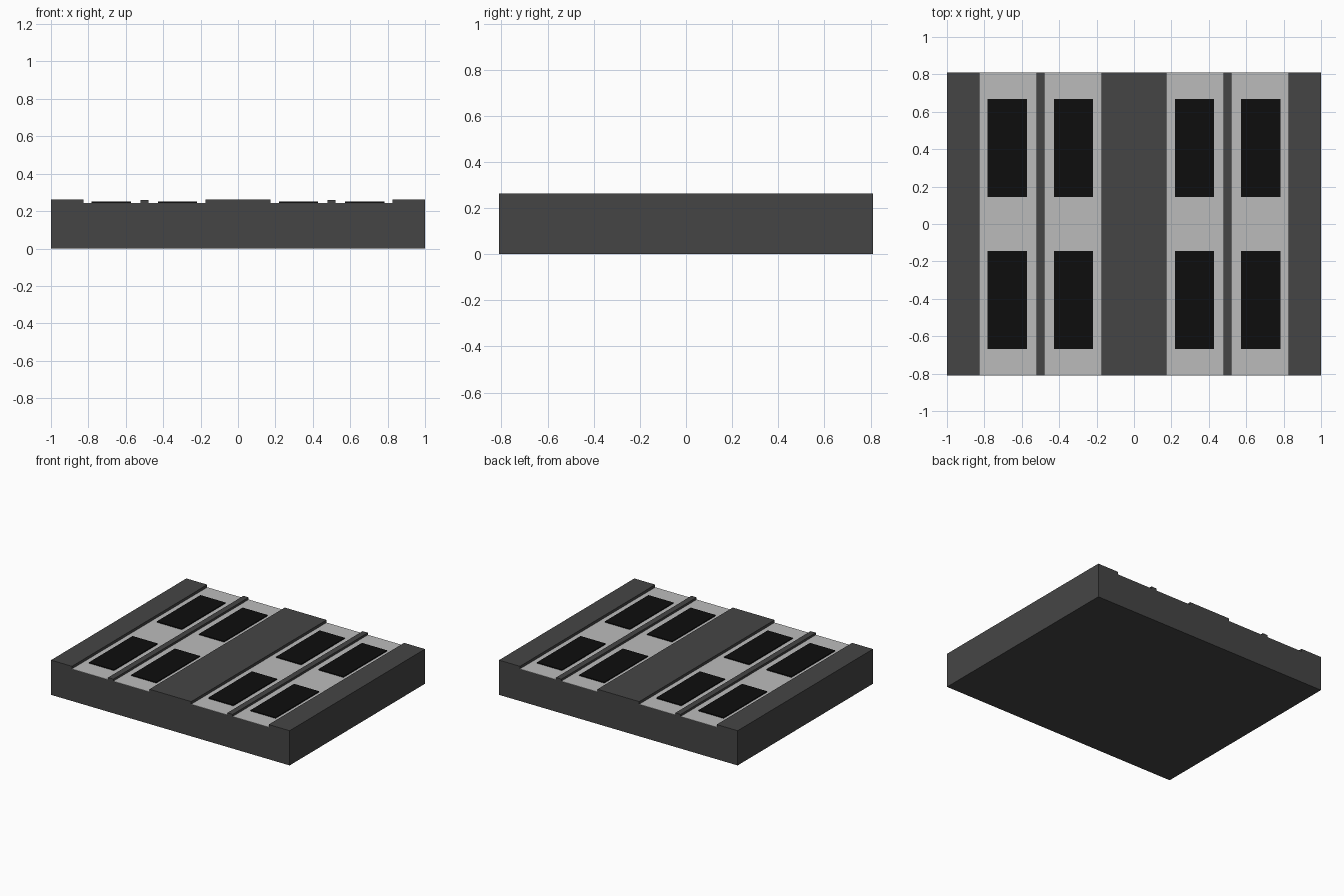
import bpy, bmesh

if "Cube" in bpy.data.objects:
    bpy.data.objects.remove(bpy.data.objects["Cube"])

L = 0.81        # half length in y
FLOOR = 0.243   # recessed channel floor


def material(name, v):
    m = bpy.data.materials.new(name)
    m.diffuse_color = (v, v, v, 1)
    m.use_nodes = True
    m.node_tree.nodes["Principled BSDF"].inputs["Base Color"].default_value = m.diffuse_color
    return m


dark = material("dark_grey", 0.06)
light = material("light_grey", 0.5)
black = material("black", 0.004)


def finish(name, bm, mat):
    bmesh.ops.recalc_face_normals(bm, faces=bm.faces)
    me = bpy.data.meshes.new(name)
    bm.to_mesh(me)
    bm.free()
    me.materials.append(mat)
    ob = bpy.data.objects.new(name, me)
    bpy.context.collection.objects.link(ob)
    return ob


def box(name, x0, x1, y0, y1, z0, z1, mat):
    bm = bmesh.new()
    bmesh.ops.create_cube(bm, size=1)
    for v in bm.verts:
        v.co = ((x0 + x1) / 2 + v.co.x * (x1 - x0),
                (y0 + y1) / 2 + v.co.y * (y1 - y0),
                (z0 + z1) / 2 + v.co.z * (z1 - z0))
    return finish(name, bm, mat)


# Slab: symmetric front profile with channels and ribs, extruded along y
TOP, RIB = 0.263, 0.259
bed = FLOOR - 0.002
half = [(0.175, TOP), (0.175, bed), (0.478, bed), (0.478, RIB), (0.522, RIB),
        (0.522, bed), (0.825, bed), (0.825, TOP), (1, TOP), (1, 0)]
profile = half + [(-x, z) for x, z in reversed(half)]
bm = bmesh.new()
face = bm.faces.new([bm.verts.new((x, -L, z)) for x, z in profile])
ext = bmesh.ops.extrude_face_region(bm, geom=[face])
bmesh.ops.translate(bm, vec=(0, 2 * L, 0),
                    verts=[g for g in ext["geom"] if isinstance(g, bmesh.types.BMVert)])
finish("slab", bm, dark)

# Light channel liners and black inset pads, mirrored in x and y
channels = [("inner", 0.175, 0.478, 0.218, 0.428), ("outer", 0.522, 0.825, 0.572, 0.782)]
for sx, side in ((-1, "left"), (1, "right")):
    for name, a, b, p, q in channels:
        a, b = sorted((sx * a, sx * b))
        p, q = sorted((sx * p, sx * q))
        box(f"{side}_{name}_channel", a, b, -L, L, bed, FLOOR, light)
        for sy, end in ((-1, "front"), (1, "back")):
            y0, y1 = sorted((sy * 0.145, sy * 0.667))
            box(f"{side}_{name}_{end}_pad", p, q, y0, y1, FLOOR, 0.25, black)
